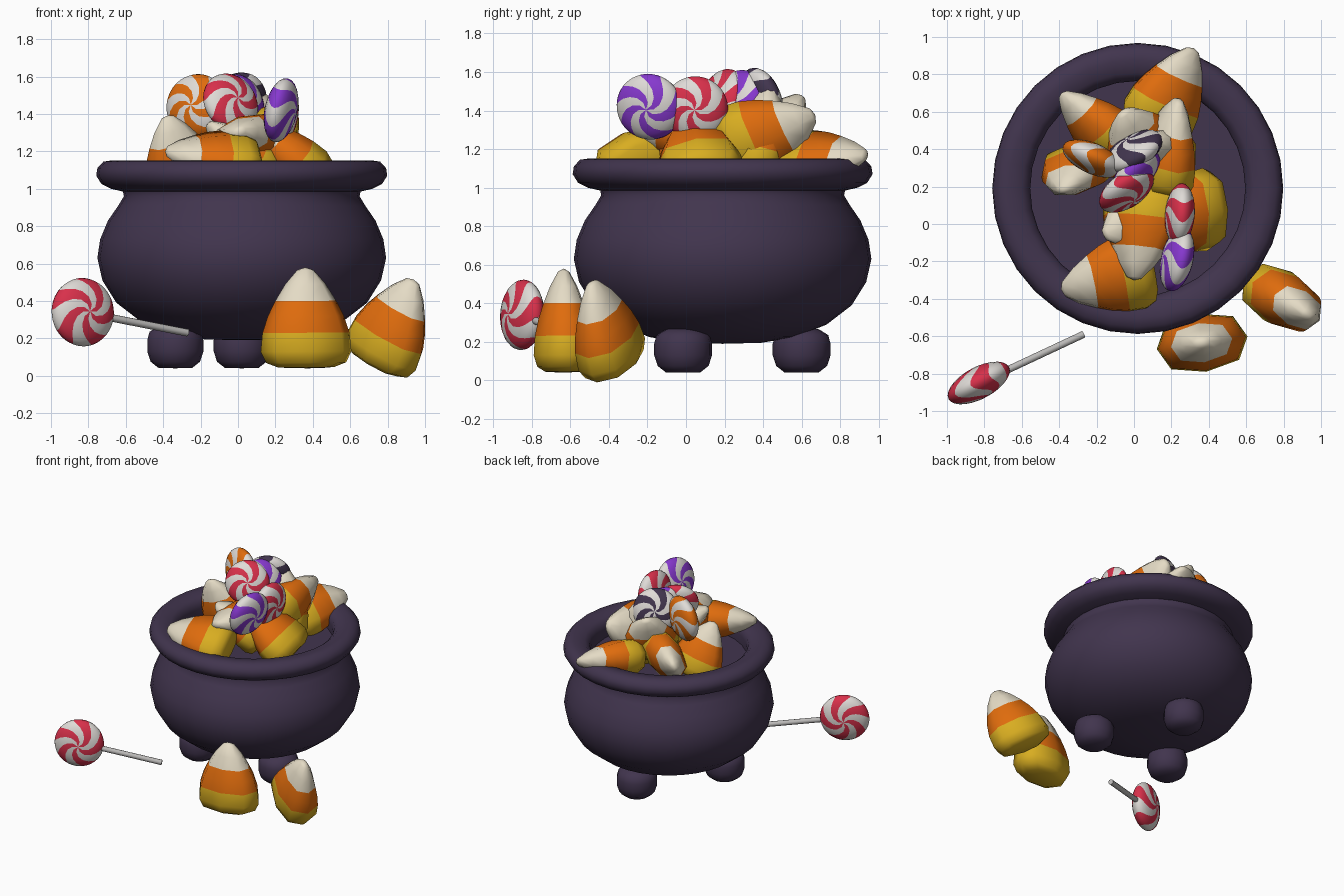
import bpy, bmesh, math
from mathutils import Vector, Matrix

if "Cube" in bpy.data.objects:
    bpy.data.objects.remove(bpy.data.objects["Cube"])


def material(name, rgb):
    m = bpy.data.materials.new(name)
    m.use_nodes = True
    m.diffuse_color = (*rgb, 1)
    m.node_tree.nodes["Principled BSDF"].inputs["Base Color"].default_value = (*rgb, 1)
    return m


IRON = material("dark_purple", (.053, .035, .076))
CREAM = material("cream", (.78, .71, .56))
ORANGE = material("orange", (.74, .15, .004))
YELLOW = material("yellow", (.69, .42, .015))
RED = material("red", (.69, .03, .07))
PURPLE = material("purple", (.24, .04, .62))
WHITE = material("sugar_white", (.74, .71, .68))
STICK = material("stick_grey", (.5, .49, .48))


def lathe(name, profile, sides, mats, pick=lambda ring, side: 0,
          shape=lambda r, z, a: (r * math.cos(a), r * math.sin(a), z), angle=50):
    """Spin (radius, height) points; zero radius gives a pole."""
    bm = bmesh.new()
    rings = []
    for r, z in profile:
        if r == 0:
            rings.append([bm.verts.new((0, 0, z))] * sides)
        else:
            rings.append([bm.verts.new(shape(r, z, math.tau * k / sides)) for k in range(sides)])
    for i, (low, high) in enumerate(zip(rings, rings[1:])):
        for k in range(sides):
            n = (k + 1) % sides
            corners = list(dict.fromkeys((low[k], low[n], high[n], high[k])))
            bm.faces.new(corners).material_index = pick(i, k)
    bmesh.ops.recalc_face_normals(bm, faces=bm.faces)
    mesh = bpy.data.meshes.new(name)
    bm.to_mesh(mesh)
    bm.free()
    ob = bpy.data.objects.new(name, mesh)
    bpy.context.collection.objects.link(ob)
    for m in mats:
        mesh.materials.append(m)
    bpy.ops.object.select_all(action="DESELECT")
    ob.select_set(True)
    bpy.context.view_layer.objects.active = ob
    bpy.ops.object.shade_smooth_by_angle(angle=math.radians(angle))
    return ob


def orient(ob, origin, axis, across, scale=1):
    """Point local z along axis and local x towards across."""
    z = Vector(axis).normalized()
    x = Vector(across)
    x = (x - z * x.dot(z)).normalized()
    basis = Matrix((x, z.cross(x), z)).transposed().to_4x4()
    ob.matrix_world = Matrix.Translation(origin) @ basis @ Matrix.Scale(scale, 4)


# Cauldron with thick rolled rim and a flat filling
POT = Vector((.02, .19, 0))
pot_profile = [(0, .19), (.2, .195), (.38, .225), (.54, .29), (.67, .39), (.745, .51), (.772, .63),
               (.757, .73), (.715, .83), (.66, .91), (.63, .96), (.635, .985), (.7, 1.0),
               (.75, 1.025), (.778, 1.07), (.772, 1.11), (.74, 1.145), (.69, 1.152),
               (.62, 1.14), (.585, 1.11), (.575, 1.07), (.575, 1.0), (0, 1.0)]
lathe("cauldron", pot_profile, 32, [IRON]).location = POT

# Three stubby feet
foot_profile = [(0, .04), (.09, .042), (.132, .075), (.15, .13), (.15, .19), (.138, .235),
                (.09, .265), (0, .275)]
for i in range(3):
    a = math.radians(90 + 120 * i)
    foot = lathe(f"foot_{i + 1}", foot_profile, 16, [IRON])
    foot.location = POT + Vector((math.cos(a), math.sin(a), 0)) * .41

# Candy corn: flattened tapering body in three bands
CORN = [(0, 0), (.15, .005), (.215, .03), (.245, .09), (.235, .19), (.205, .28), (.165, .36),
        (.11, .45), (.045, .525), (0, .54)]


def corn_shape(r, z, a):
    c, s = math.cos(a), math.sin(a)
    full = 1.06 if abs(c * s) > .1 else 1
    return r * c * full, r * s * full * .64, z


def candy_corn(name, base, tip, across):
    axis = Vector(tip) - Vector(base)
    ob = lathe(name, CORN, 8, [YELLOW, ORANGE, CREAM],
               lambda ring, side: 0 if ring < 4 else 1 if ring < 6 else 2, corn_shape, 62)
    orient(ob, base, axis, across, axis.length / .54)


CORNS = {
    "ground_corn_upright": ((.365, -.635, .04), (.36, -.635, .58), (1, .14, 0)),
    "ground_corn_leaning": ((.735, -.365, .06), (.94, -.49, .515), (.3, -.17, -.19)),
    "pot_corn_front": ((.1, -.23, 1.13), (-.39, -.35, 1.2), (0, .85, .3)),
    "pot_corn_middle": ((.07, .2, 1.22), (0, -.3, 1.31), (1, 0, .3)),
    "pot_corn_under_middle": ((.17, .1, 1.08), (-.16, -.06, 1.35), (.4, -1, 0)),
    "pot_corn_left": ((-.28, .34, .99), (-.38, .18, 1.39), (1, .3, 0)),
    "pot_corn_right": ((.44, .09, 1.04), (.07, .02, 1.36), (0, 1, .1)),
    "pot_corn_back_left": ((-.06, .4, 1.15), (-.39, .7, 1.22), (.3, .4, .9)),
    "pot_corn_back_right": ((.09, .5, 1.1), (.32, .94, 1.17), (.8, -.4, -.55)),
    "pot_corn_inner_right": ((.15, .2, 1.18), (.24, .67, 1.38), (.3, -.3, 1)),
    "pot_corn_inner_back": ((.12, .3, 1.03), (.09, .44, 1.54), (1, .5, 0)),
    "pot_corn_inner_left": ((.08, .33, 1.12), (-.06, .6, 1.48), (1, 1, 0)),
}
for name, placing in CORNS.items():
    candy_corn(name, *placing)

# Lollipop heads: flattened balls with swirled stripes
RADIUS, THICK, STEPS = .183, .085, 14
HEAD = [(RADIUS * math.sin(math.pi * i / STEPS), -THICK * math.cos(math.pi * i / STEPS))
        for i in range(STEPS + 1)]
HEAD[0], HEAD[-1] = (0, -THICK), (0, THICK)


def swirl(r, z, a):
    a += 1.5 * r / RADIUS
    return r * math.cos(a), r * math.sin(a), z


def lollipop_head(name, colour, centre, normal, scale=1):
    ob = lathe(name, HEAD, 50, [WHITE, colour], lambda ring, side: side // 5 % 2, swirl)
    orient(ob, centre, normal, (0, 0, 1), scale)


HEADS = {
    "ground_lollipop": (RED, (-.83, -.85, .34), (.47, -.88, .05), 1),
    "purple_lollipop_front": (PURPLE, (.23, -.19, 1.42), (.95, -.22, -.2), .95),
    "red_lollipop_right": (RED, (.245, .05, 1.41), (1, -.08, -.1), .92),
    "orange_lollipop": (ORANGE, (-.22, .35, 1.44), (-.4, -.9, .1), .95),
    "dark_lollipop": (IRON, (0, .39, 1.46), (-.45, .8, .3), .92),
    "purple_lollipop_back": (PURPLE, (.01, .27, 1.45), (.7, -.7, .25), .9),
    "red_lollipop_left": (RED, (-.04, .18, 1.46), (.5, -.75, .35), .9),
}
for name, (colour, centre, normal, scale) in HEADS.items():
    lollipop_head(name, colour, centre, normal, scale)

# Stick of the lollipop lying beside the pot
start, end = Vector((-.74, -.81, .322)), Vector((-.27, -.59, .23))
length = (end - start).length
stick = lathe("lollipop_stick", [(0, 0), (.02, 0), (.02, length), (0, length)], 10, [STICK])
orient(stick, start, end - start, (0, 0, 1))
